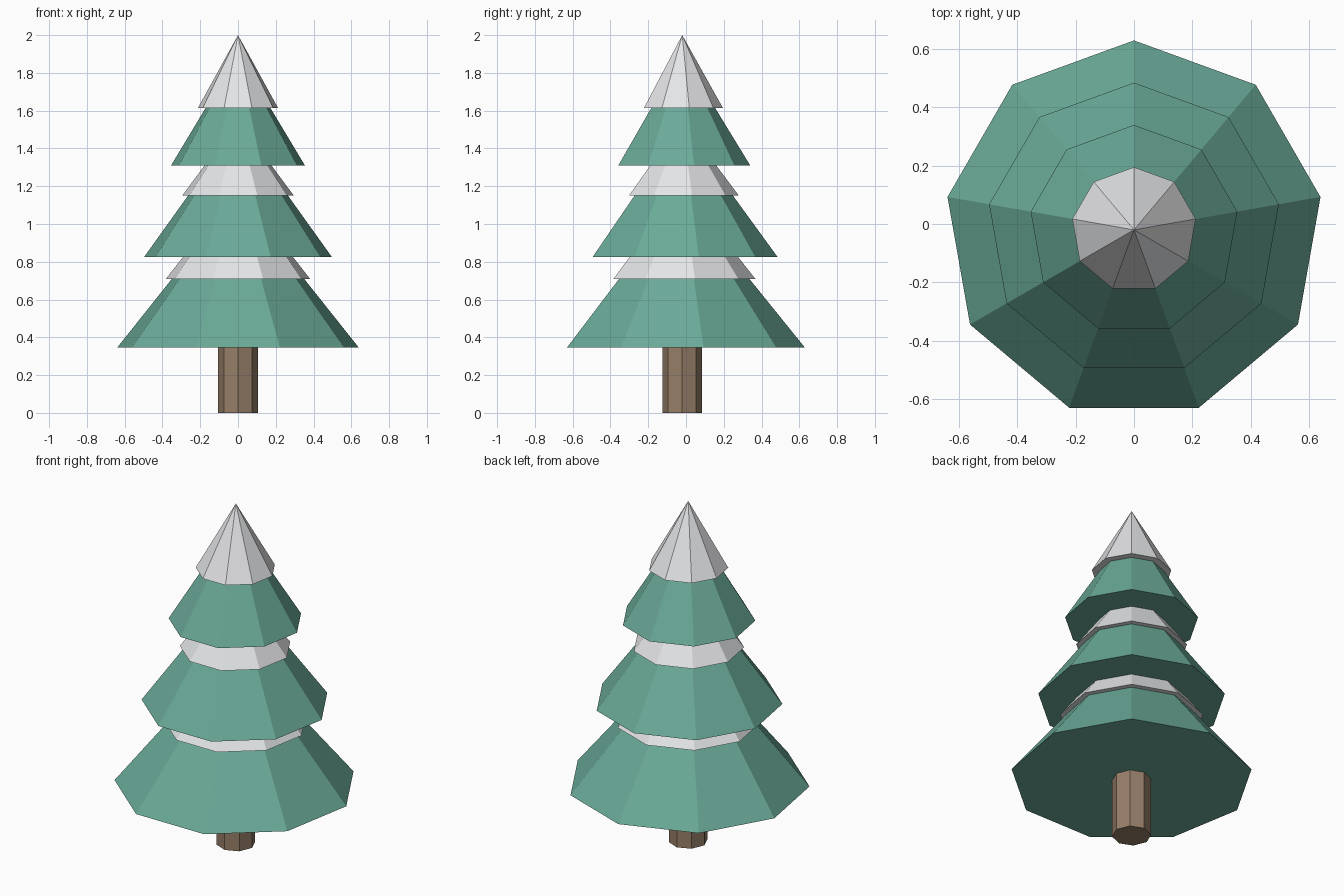
import bpy

# Remove the default object
cube = bpy.data.objects.get("Cube")
if cube:
    bpy.data.objects.remove(cube, do_unlink=True)

AXIS_Y = -0.02  # the nine-sided tiers sit slightly behind centre


def make_material(name, rgb):
    mat = bpy.data.materials.new(name)
    mat.use_nodes = True
    colour = (*rgb, 1.0)
    mat.diffuse_color = colour
    bsdf = next(n for n in mat.node_tree.nodes if n.type == 'BSDF_PRINCIPLED')
    bsdf.inputs["Base Color"].default_value = colour
    return mat


def add_cone(name, sides, radius, bottom, top, mat, top_radius=0.0):
    """Closed, flat-shaded cone or prism between two heights."""
    bpy.ops.mesh.primitive_cone_add(
        vertices=sides, radius1=radius, radius2=top_radius, depth=top - bottom,
        location=(0, AXIS_Y, (bottom + top) / 2))
    obj = bpy.context.object
    obj.name = name
    obj.data.materials.append(mat)
    return obj


needles = make_material("needle green", (0.144, 0.402, 0.314))
snow = make_material("snow white", (0.80, 0.807, 0.823))
bark = make_material("bark brown", (0.305, 0.209, 0.138))

# Trunk
add_cone("trunk", 8, 0.105, 0.0, 0.5, bark, top_radius=0.105)

# Branch tiers: radius, bottom, apex
tiers = {
    "lower": (0.65, 0.345, 1.15),
    "middle": (0.505, 0.825, 1.52),
    "upper": (0.36, 1.31, 1.9),
}
for level, (radius, bottom, apex) in tiers.items():
    add_cone(level + "_branches", 9, radius, bottom, apex, needles)

# Snow caps resting over each tier
caps = {
    "lower": (0.387, 0.71, 1.2),
    "middle": (0.3, 1.15, 1.55),
    "upper": (0.215, 1.615, 2.0),
}
for level, (radius, bottom, apex) in caps.items():
    add_cone(level + "_snow", 9, radius, bottom, apex, snow)
